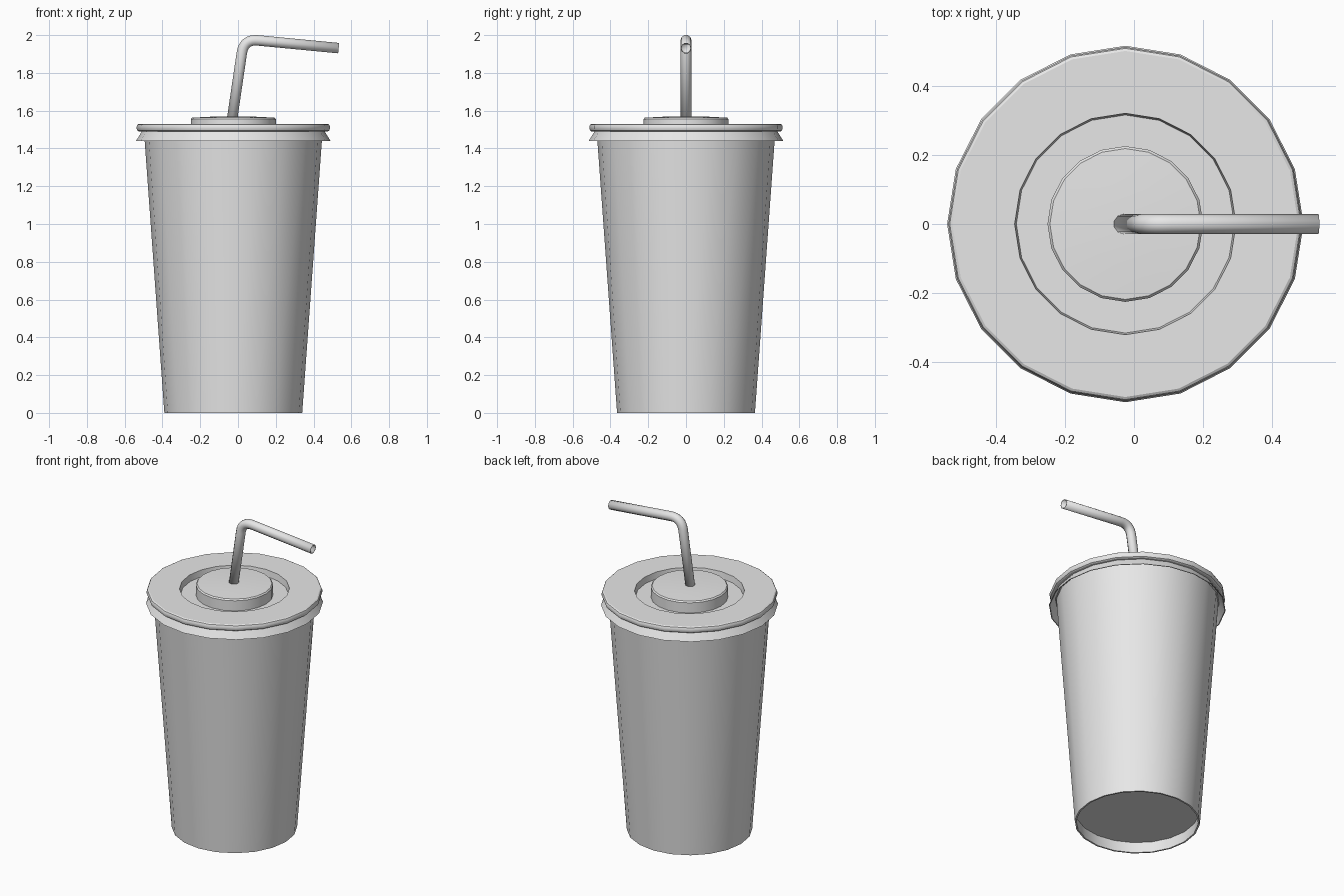
import bpy
import bmesh
from math import sin, cos, tau
from mathutils import Vector

cube = bpy.data.objects.get("Cube")
if cube:
    bpy.data.objects.remove(cube, do_unlink=True)

CENTRE_X = -0.025
SIDES = 20

grey = bpy.data.materials.new("light_grey")
grey.use_nodes = True
grey.diffuse_color = (0.8, 0.8, 0.8, 1)
grey.node_tree.nodes["Principled BSDF"].inputs["Base Color"].default_value = (0.8, 0.8, 0.8, 1)


def finish(obj, angle=0.5):
    """Give the object its material and smooth it with sharp edges kept."""
    obj.data.materials.clear()
    obj.data.materials.append(grey)
    bpy.ops.object.select_all(action='DESELECT')
    obj.select_set(True)
    bpy.context.view_layer.objects.active = obj
    bpy.ops.object.shade_smooth_by_angle(angle=angle)


def lathe(name, profile):
    """Turn a (radius, height) profile around the cup axis."""
    bm = bmesh.new()
    rings = []
    for r, z in profile:
        if r == 0:
            rings.append([bm.verts.new((0, 0, z))] * SIDES)
        else:
            rings.append([bm.verts.new((r * cos(tau * i / SIDES), r * sin(tau * i / SIDES), z))
                          for i in range(SIDES)])
    for a, b in zip(rings, rings[1:]):
        for i in range(SIDES):
            j = (i + 1) % SIDES
            corners = list(dict.fromkeys((a[i], a[j], b[j], b[i])))
            bm.faces.new(corners)
    bmesh.ops.recalc_face_normals(bm, faces=bm.faces)
    mesh = bpy.data.meshes.new(name)
    bm.to_mesh(mesh)
    bm.free()
    obj = bpy.data.objects.new(name, mesh)
    obj.location.x = CENTRE_X
    bpy.context.collection.objects.link(obj)
    finish(obj)
    return obj


# Tapered thin-walled cup with a recessed base
lathe("cup", [(0, 0.07), (0.36, 0.07), (0.355, 0), (0.365, 0),
              (0.472, 1.48), (0.462, 1.48), (0.362, 0.08), (0, 0.08)])

# Lid: flared skirt, rounded rim, flat ring, sunken channel and raised centre
rim = [(0.5 + 0.012 * cos(a), 1.51 + 0.02 * sin(a))
       for a in (-1.57, -0.9, -0.3, 0.3, 0.9, 1.57)]
lathe("lid", [(0, 1.475), (0.45, 1.475), (0.478, 1.484), (0.51, 1.44), (0.515, 1.44), (0.484, 1.49)]
      + rim + [(0.48, 1.53), (0.32, 1.53), (0.315, 1.49), (0.225, 1.49),
               (0.225, 1.555), (0.218, 1.563), (0.12, 1.568), (0, 1.57)])

# Bent drinking straw, swept along a path with a rounded elbow
foot, elbow, tip = Vector((-0.035, 0, 1.53)), Vector((0.031, 0, 1.979)), Vector((0.533, 0, 1.931))
start = elbow + (foot - elbow).normalized() * 0.075
end = elbow + (tip - elbow).normalized() * 0.075
path = [foot]
for k in range(9):
    t = k / 8
    path.append(start * (1 - t) ** 2 + elbow * 2 * t * (1 - t) + end * t ** 2)
path.append(tip)

curve = bpy.data.curves.new("straw", 'CURVE')
curve.dimensions = '3D'
curve.bevel_depth = 0.029
curve.bevel_resolution = 3
spline = curve.splines.new('POLY')
spline.points.add(len(path) - 1)
for point, co in zip(spline.points, path):
    point.co = (*co, 1)
straw = bpy.data.objects.new("straw", curve)
bpy.context.collection.objects.link(straw)
bpy.ops.object.select_all(action='DESELECT')
straw.select_set(True)
bpy.context.view_layer.objects.active = straw
bpy.ops.object.convert(target='MESH')
straw = bpy.context.view_layer.objects.active
straw.name = "straw"

# Outward normals and a thin wall so that the straw is hollow
bm = bmesh.new()
bm.from_mesh(straw.data)
bmesh.ops.recalc_face_normals(bm, faces=bm.faces)
bm.to_mesh(straw.data)
bm.free()
finish(straw, 0.9)
wall = straw.modifiers.new("wall", 'SOLIDIFY')
wall.thickness = 0.005
wall.offset = -1
